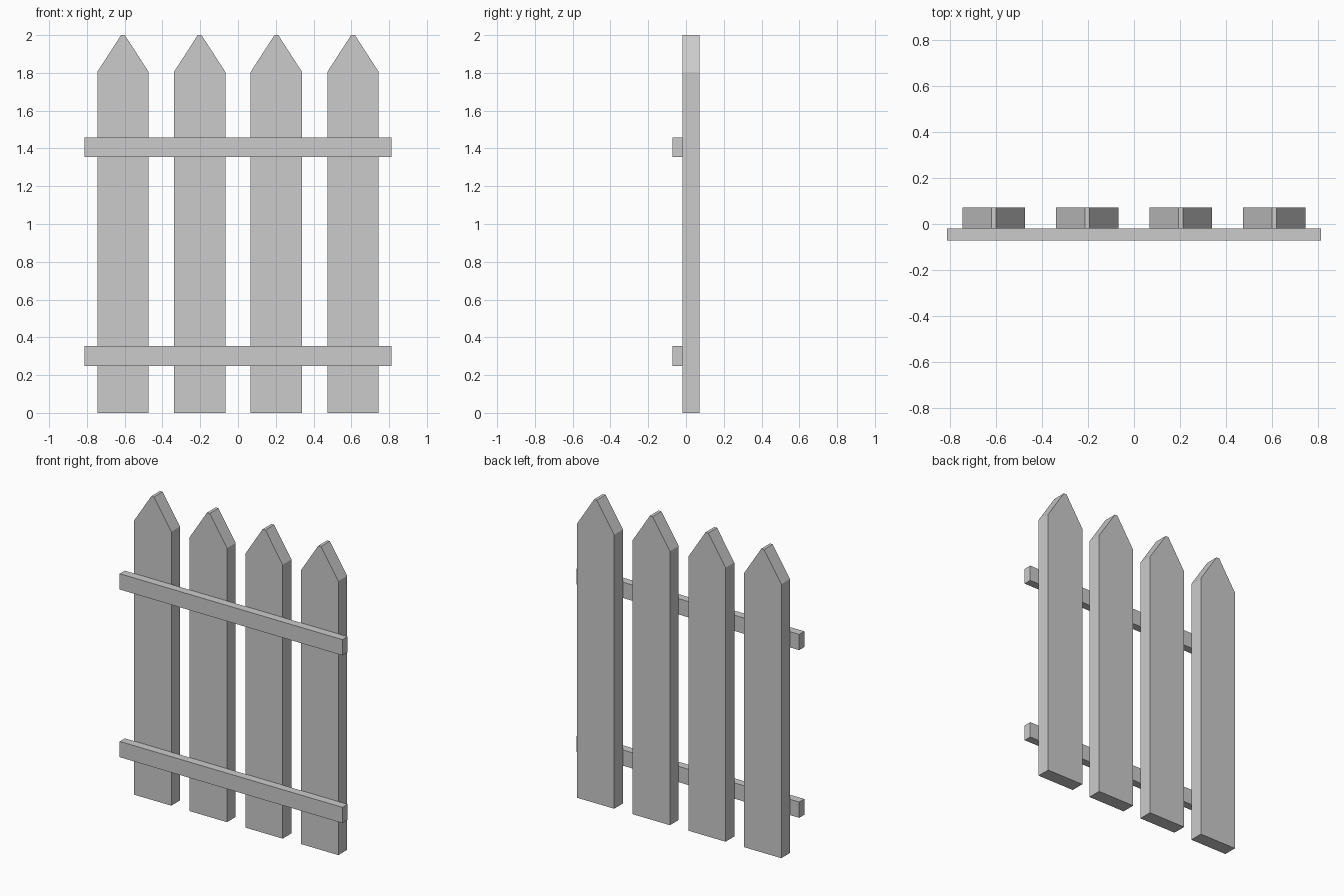
import bpy, bmesh

if "Cube" in bpy.data.objects:
    bpy.data.objects.remove(bpy.data.objects["Cube"])


def prism(name, profile, y_front, y_back):
    """Extrude an (x, z) outline from y_front to y_back."""
    bm = bmesh.new()
    face = bm.faces.new([bm.verts.new((x, y_front, z)) for x, z in profile])
    new = bmesh.ops.extrude_face_region(bm, geom=[face])["geom"]
    moved = [v for v in new if isinstance(v, bmesh.types.BMVert)]
    bmesh.ops.translate(bm, verts=moved, vec=(0, y_back - y_front, 0))
    bmesh.ops.recalc_face_normals(bm, faces=bm.faces[:])
    mesh = bpy.data.meshes.new(name)
    bm.to_mesh(mesh)
    bm.free()
    obj = bpy.data.objects.new(name, mesh)
    bpy.context.collection.objects.link(obj)
    return obj


FRONT, JOINT, BACK = -0.072, -0.019, 0.072

# Pointed pickets with a tiny flat at the tip
HALF, TIP, SHOULDER, TOP = 0.136, 0.01, 1.805, 2.0
outline = [(-HALF, 0), (HALF, 0), (HALF, SHOULDER), (TIP, TOP), (-TIP, TOP), (-HALF, SHOULDER)]
for i in range(4):
    picket = prism(f"picket_{i + 1}", outline, JOINT, BACK)
    picket.location.x = (i - 1.5) * 0.406

# Horizontal rails across the front
RAIL = 0.812
for name, z0, z1 in (("lower_rail", 0.249, 0.353), ("upper_rail", 1.354, 1.458)):
    prism(name, [(-RAIL, z0), (RAIL, z0), (RAIL, z1), (-RAIL, z1)], FRONT, JOINT)
